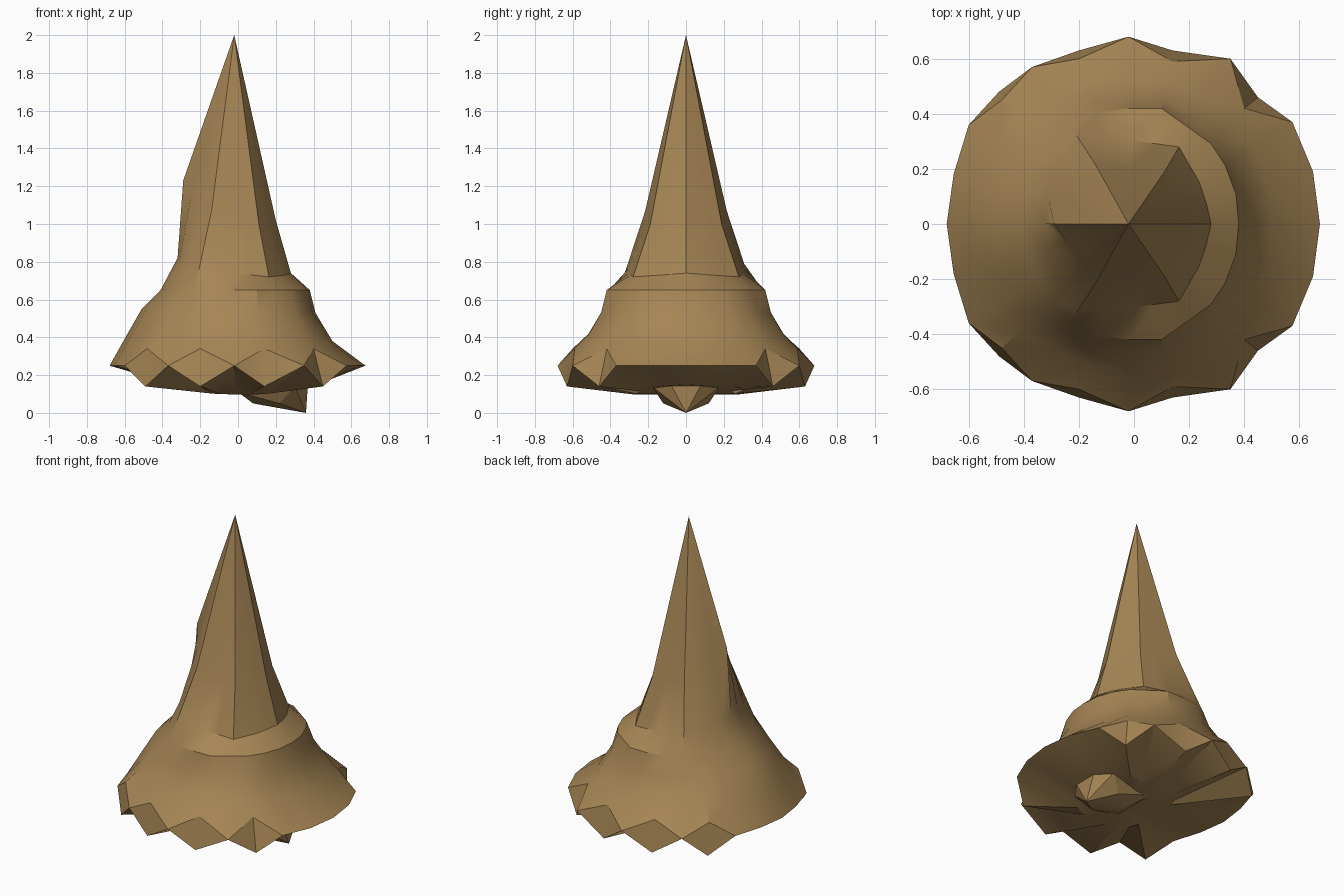
import bpy, bmesh, math
from mathutils import Vector

cube = bpy.data.objects.get("Cube")
if cube:
    bpy.data.objects.remove(cube, do_unlink=True)

earth = bpy.data.materials.new("earth_brown")
earth.use_nodes = True
colour = (0.38, 0.235, 0.09, 1)
earth.diffuse_color = colour
earth.node_tree.nodes["Principled BSDF"].inputs["Base Color"].default_value = colour

# Jagged rim outline, half only: tips lie at one height, notches split up and down
RIM = [(.675, 0), (.65, .19), (.575, .37), (.40, .42), (.35, .60), (.14, .59),
       (-.02, .68), (-.2, .60), (-.37, .57), (-.48, .45), (-.6, .36), (-.655, .18), (-.68, 0)]
NOTCH = {3: (.45, .46), 5: (.14, .63), 7: (-.2, .63), 9: (-.49, .48)}
TIP_Z, NOTCH_TOP, NOTCH_LOW = .25, .34, .14


def around(half):
    """Mirror a half outline across y into a full ring."""
    return half + [Vector((p.x, -p.y, p.z)) for p in half[-2:0:-1]]


def ring(*points):
    """Cut a half outline with one ray through each rim column."""
    pts, half = [Vector(p) for p in points], []
    for x, y in RIM:
        for a, b in zip(pts, pts[1:]):
            da, db = x * a.y - y * a.x, x * b.y - y * b.x
            if da <= 1e-9 and db >= -1e-9:
                half.append(a.lerp(b, -da / (db - da)))
                break
    return around(half)


def finish(bm, name, angle):
    bmesh.ops.remove_doubles(bm, verts=bm.verts, dist=.0005)
    bmesh.ops.recalc_face_normals(bm, faces=bm.faces)
    mesh = bpy.data.meshes.new(name)
    bm.to_mesh(mesh)
    bm.free()
    mesh.materials.append(earth)
    obj = bpy.data.objects.new(name, mesh)
    bpy.context.collection.objects.link(obj)
    bpy.ops.object.select_all(action='DESELECT')
    obj.select_set(True)
    bpy.context.view_layer.objects.active = obj
    bpy.ops.object.shade_smooth_by_angle(angle=math.radians(angle))


# Rings from the underside up to the spire
rim_low = around([Vector((*NOTCH.get(i, p), NOTCH_LOW if i in NOTCH else TIP_Z))
                  for i, p in enumerate(RIM)])
rim_top = around([Vector((*p, NOTCH_TOP if i in NOTCH else TIP_Z))
                  for i, p in enumerate(RIM)])
rings = [
    ring((.42, 0, .15), (.36, .2, .14), (.12, .27, .095), (-.12, .25, .10), (-.2, 0, .11)),
    rim_low,
    rim_top,
    ring((.5, 0, .38), (.48, .2, .38), (.36, .39, .41), (.15, .51, .42),
         (-.15, .52, .42), (-.42, .39, .42), (-.56, .18, .41), (-.59, 0, .41)),
    ring((.41, 0, .53), (.39, .15, .53), (.33, .31, .53), (.12, .45, .53),
         (-.12, .45, .53), (-.35, .34, .55), (-.48, .15, .55), (-.51, 0, .55)),
    ring((.38, 0, .65), (.37, .11, .65), (.31, .27, .65), (.1, .42, .65),
         (-.11, .42, .65), (-.27, .33, .66), (-.38, .15, .66), (-.41, 0, .65)),
    ring((.28, 0, .74), (.25, .13, .73), (.163, .28, .72), (-.02, .305, .74),
         (-.2, .308, .79), (-.3, .16, .8), (-.32, 0, .82)),
    ring((.2, 0, 1.02), (.11, .189, 1.0), (-.14, .216, 1.07), (-.29, 0, 1.23)),
]

# Body: bridged rings closed by the spire tip and the underside centre
bm = bmesh.new()
loops = [[bm.verts.new(p) for p in r] for r in rings]
count = len(loops[0])
base = bm.verts.new((.05, 0, .10))
tip = bm.verts.new((-.02, 0, 2))
for i in range(count):
    j = (i + 1) % count
    for low, high in zip(loops, loops[1:]):
        if low[i].co == high[i].co and low[j].co == high[j].co:
            continue
        corners = [low[i], low[j], high[j], high[i]]
        if low[i].co == high[i].co:
            corners.pop(0)
        elif low[j].co == high[j].co:
            corners.pop(1)
        bm.faces.new(corners)
    bm.faces.new((base, loops[0][j], loops[0][i]))
    bm.faces.new((loops[-1][i], loops[-1][j], tip))
finish(bm, "spired_mound", 30)

# Faceted root hanging under the mound
bm = bmesh.new()
for x, y, z in [(.36, 0, 0), (.37, .08, .15), (.22, .12, .05), (.3, .18, .14),
                (.08, .04, .05), (0, .15, .11)]:
    for side in (1, -1):
        bm.verts.new((x, y * side, z))
bmesh.ops.remove_doubles(bm, verts=bm.verts, dist=.0005)
bmesh.ops.convex_hull(bm, input=bm.verts)
finish(bm, "root", 20)
